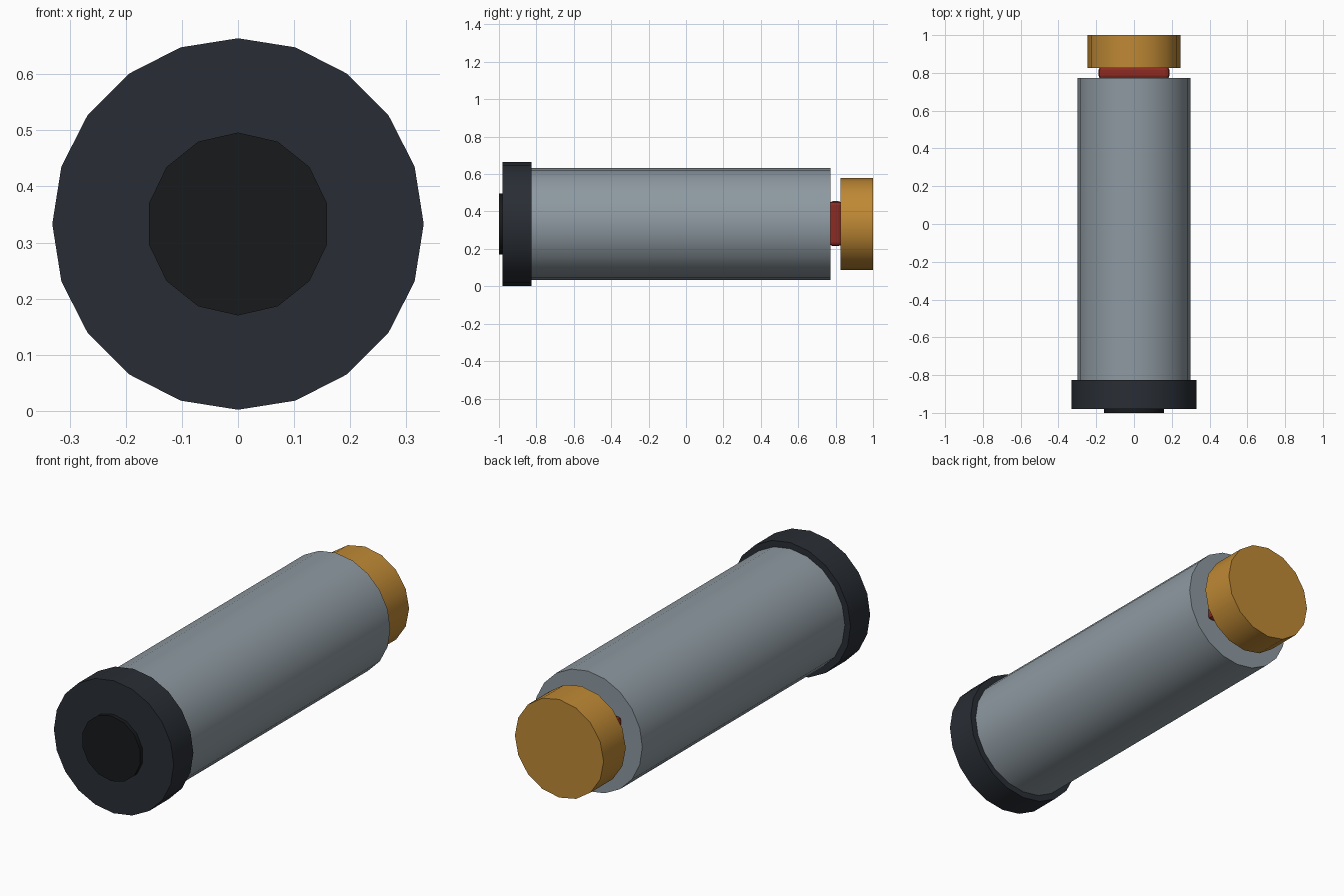
import bpy
import math

if "Cube" in bpy.data.objects:
    bpy.data.objects.remove(bpy.data.objects["Cube"])

AXIS_Z = 0.333  # height of the shared centre line


def material(name, rgb):
    mat = bpy.data.materials.new(name)
    mat.diffuse_color = (*rgb, 1)
    mat.use_nodes = True
    mat.node_tree.nodes["Principled BSDF"].inputs["Base Color"].default_value = mat.diffuse_color
    return mat


def drum(name, radius, y0, y1, sides, mat):
    """Cylinder lying along y, with a corner pointing straight up."""
    bpy.ops.mesh.primitive_cylinder_add(
        vertices=sides, radius=radius, depth=y1 - y0,
        location=(0, (y0 + y1) / 2, AXIS_Z), rotation=(math.pi / 2, 0, 0))
    ob = bpy.context.object
    ob.name = name
    ob.data.materials.append(mat)
    bpy.ops.object.shade_smooth_by_angle(angle=math.radians(35))
    return ob


steel = material("steel", (0.27, 0.32, 0.355))
dark = material("dark", (0.022, 0.027, 0.035))
black = material("black", (0.009, 0.010, 0.011))
gold = material("gold", (0.52, 0.25, 0.035))
red = material("red", (0.26, 0.024, 0.016))

# Main tube, front collar with recessed-looking dark disc, rear knob
drum("main_tube", 0.30, -0.83, 0.773, 20, steel)
drum("front_collar", 0.331, -0.98, -0.825, 20, dark)
drum("front_disc", 0.163, -1.0, -0.975, 14, black)
drum("rear_knob", 0.245, 0.825, 1.0, 16, gold)

# Flat red block joining the tube and the knob
bpy.ops.mesh.primitive_cube_add(size=1, location=(0, 0.80, AXIS_Z + 0.002))
block = bpy.context.object
block.name = "connector_block"
block.scale = (0.375, 0.07, 0.24)
bpy.ops.object.transform_apply(location=False, rotation=False, scale=True)
block.data.materials.append(red)
bevel = block.modifiers.new("bevel", 'BEVEL')
bevel.width = 0.02
bevel.segments = 2
